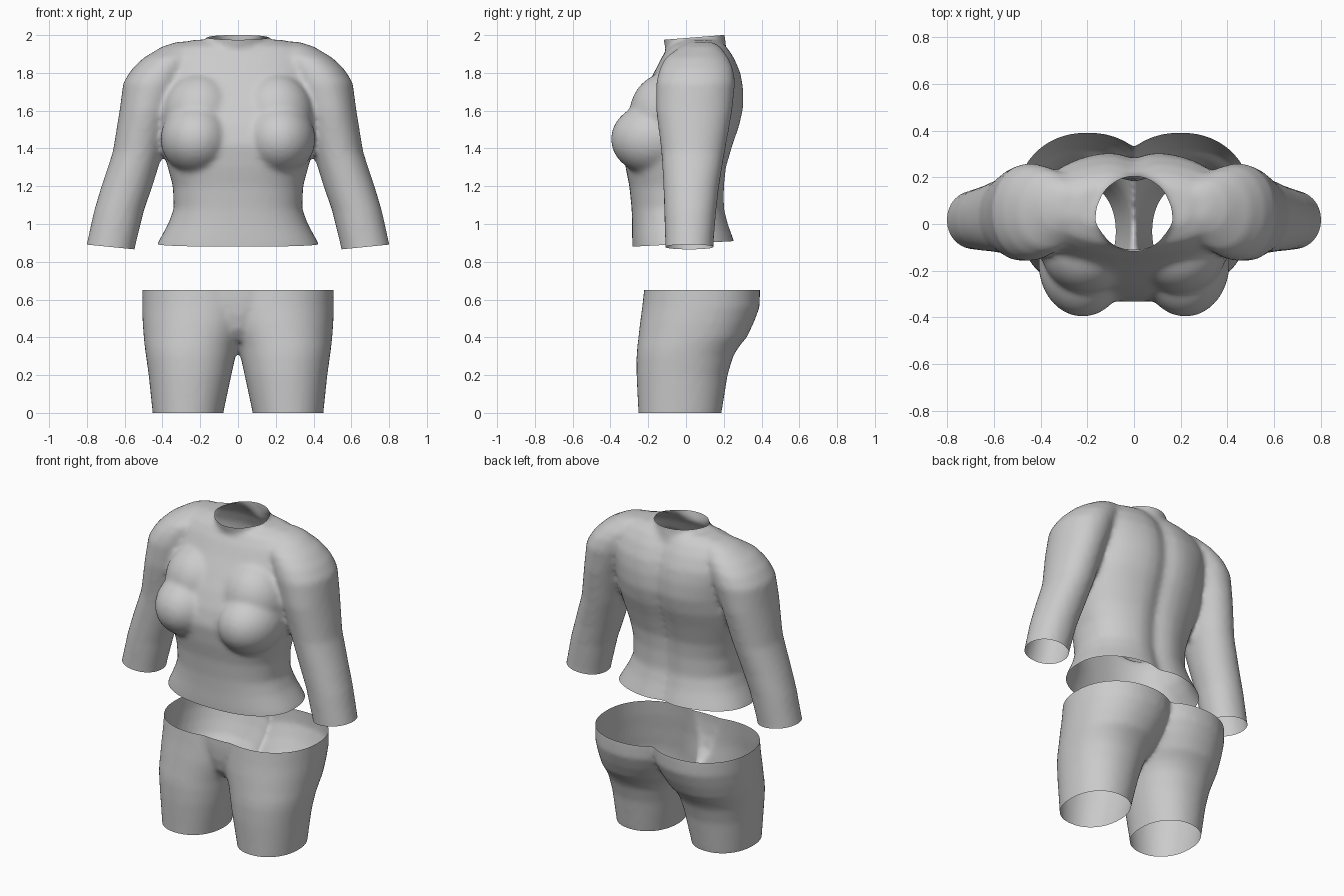
import bpy, bmesh, math
from mathutils import Vector

if "Cube" in bpy.data.objects:
    bpy.data.objects.remove(bpy.data.objects["Cube"])

fabric = bpy.data.materials.new("grey fabric")
fabric.diffuse_color = (0.6, 0.6, 0.6, 1)
fabric.use_nodes = True
fabric.node_tree.nodes["Principled BSDF"].inputs["Base Color"].default_value = fabric.diffuse_color


def loft(bm, rows, power=2.0, groove=0.0, side=1, n=48):
    """Closed solid through rows of (z, x centre, x radius, y front, y back)."""
    rings = []
    for z, cx, rx, yf, yb in rows:
        ring = []
        for i in range(n):
            a = 2 * math.pi * i / n
            c, s = math.cos(a), math.sin(a)
            x = cx + rx * math.copysign(abs(c) ** (2 / power), c)
            y = (yf + yb) / 2 + (yb - yf) / 2 * math.copysign(abs(s) ** (2 / power), s)
            if s > 0:
                y -= groove * math.exp(-(x / 0.06) ** 2)
            ring.append(bm.verts.new((side * x, y, z)))
        rings.append(ring)
    faces = [bm.faces.new(rings[0]), bm.faces.new(rings[-1])]
    for lo, hi in zip(rings, rings[1:]):
        for i in range(n):
            j = (i + 1) % n
            faces.append(bm.faces.new((lo[i], lo[j], hi[j], hi[i])))
    bmesh.ops.recalc_face_normals(bm, faces=faces)


def ball(bm, centre, radii):
    made = bmesh.ops.create_uvsphere(bm, u_segments=32, v_segments=20, radius=1)
    for v in made["verts"]:
        v.co = Vector(centre) + Vector([a * b for a, b in zip(v.co, radii)])


def fuse(name, bm, cuts, smooth):
    """Merge the solids into one skin, then open it along the cut planes."""
    mesh = bpy.data.meshes.new(name)
    bm.to_mesh(mesh)
    bm.free()
    ob = bpy.data.objects.new(name, mesh)
    bpy.context.collection.objects.link(ob)
    bpy.context.view_layer.objects.active = ob
    ob.select_set(True)
    mod = ob.modifiers.new("skin", "REMESH")
    mod.mode = "VOXEL"
    mod.voxel_size = 0.016
    mod = ob.modifiers.new("soften", "SMOOTH")
    mod.factor = 0.5
    mod.iterations = smooth
    for m in list(ob.modifiers):
        bpy.ops.object.modifier_apply(modifier=m.name)
    bm = bmesh.new()
    bm.from_mesh(ob.data)
    for point, normal, region in cuts:
        faces = [f for f in bm.faces if region(f.calc_center_median())]
        geom = set(faces)
        for f in faces:
            geom.update(f.edges)
            geom.update(f.verts)
        bmesh.ops.bisect_plane(bm, geom=list(geom), plane_co=point,
                               plane_no=normal, clear_outer=True)
    bm.to_mesh(ob.data)
    bm.free()
    ob.data.materials.clear()
    ob.data.materials.append(fabric)
    for p in ob.data.polygons:
        p.material_index = 0
    bpy.ops.object.shade_smooth()
    ob.select_set(False)


# Shirt: torso, neck, bust and sleeves
bm = bmesh.new()
torso = [(0.80, 0.46, -0.28, 0.29), (0.90, 0.425, -0.285, 0.265), (1.00, 0.37, -0.285, 0.23),
         (1.08, 0.34, -0.288, 0.21), (1.20, 0.345, -0.30, 0.21), (1.30, 0.372, -0.32, 0.22),
         (1.42, 0.405, -0.335, 0.255), (1.52, 0.415, -0.31, 0.29), (1.62, 0.41, -0.268, 0.312),
         (1.72, 0.42, -0.215, 0.31), (1.80, 0.43, -0.17, 0.295), (1.88, 0.41, -0.13, 0.26),
         (1.94, 0.35, -0.09, 0.22), (1.975, 0.24, -0.03, 0.18)]
loft(bm, [(z, 0, w, f, b) for z, w, f, b in torso], power=2.35, groove=0.03)
loft(bm, [(1.80, 0, 0.17, -0.13, 0.22), (1.92, 0, 0.155, -0.108, 0.215),
          (2.00, 0, 0.152, -0.125, 0.205), (2.08, 0, 0.152, -0.135, 0.205)])
sleeve = [(0.80, 0.69, 0.13, -0.11, 0.145), (0.89, 0.672, 0.13, -0.11, 0.145),
          (1.07, 0.630, 0.132, -0.115, 0.16), (1.20, 0.588, 0.135, -0.12, 0.175),
          (1.38, 0.530, 0.133, -0.13, 0.205), (1.60, 0.484, 0.143, -0.158, 0.245),
          (1.75, 0.445, 0.162, -0.158, 0.26), (1.82, 0.41, 0.152, -0.14, 0.25),
          (1.88, 0.36, 0.14, -0.11, 0.225), (1.94, 0.30, 0.10, -0.03, 0.18),
          (1.965, 0.27, 0.05, 0.02, 0.14)]
for side in (1, -1):
    loft(bm, sleeve, power=2.1, side=side)
    ball(bm, (side * 0.22, -0.17, 1.45), (0.19, 0.228, 0.19))
    ball(bm, (side * 0.20, -0.10, 1.58), (0.20, 0.20, 0.22))
fuse("shirt", bm, [
    ((0, -0.28, 0.88), (0, 0.055, -1), lambda c: abs(c.x) < 0.5 and c.z < 1.0),
    ((0.67, 0, 0.878), (0.10, 0, -1), lambda c: c.x > 0.5 and c.z < 1.0),
    ((-0.67, 0, 0.878), (-0.10, 0, -1), lambda c: c.x < -0.5 and c.z < 1.0),
    ((0, -0.12, 1.975), (0, -0.08, 1), lambda c: c.z > 1.9),
], 8)

# Shorts: two legs that meet at the crotch, with a flat front panel
bm = bmesh.new()
leg = [(-0.06, 0.265, 0.18, -0.25, 0.175), (0.00, 0.265, 0.187, -0.252, 0.188),
       (0.20, 0.254, 0.219, -0.262, 0.22), (0.30, 0.250, 0.237, -0.262, 0.25),
       (0.35, 0.246, 0.248, -0.258, 0.28), (0.40, 0.235, 0.264, -0.252, 0.322),
       (0.48, 0.218, 0.287, -0.243, 0.36), (0.56, 0.205, 0.302, -0.232, 0.39),
       (0.65, 0.198, 0.308, -0.222, 0.392), (0.72, 0.195, 0.308, -0.215, 0.385)]
for side in (1, -1):
    loft(bm, leg, power=2.15, side=side)
loft(bm, [(0.38, 0, 0.035, -0.14, 0.10), (0.44, 0, 0.07, -0.19, 0.15),
          (0.52, 0, 0.14, -0.21, 0.19), (0.60, 0, 0.24, -0.216, 0.22),
          (0.72, 0, 0.30, -0.214, 0.24)], power=2.6)
fuse("shorts", bm, [
    ((0, 0, 0.0), (0, 0, -1), lambda c: c.z < 0.1),
    ((0, 0, 0.65), (0, 0, 1), lambda c: c.z > 0.55),
], 6)
